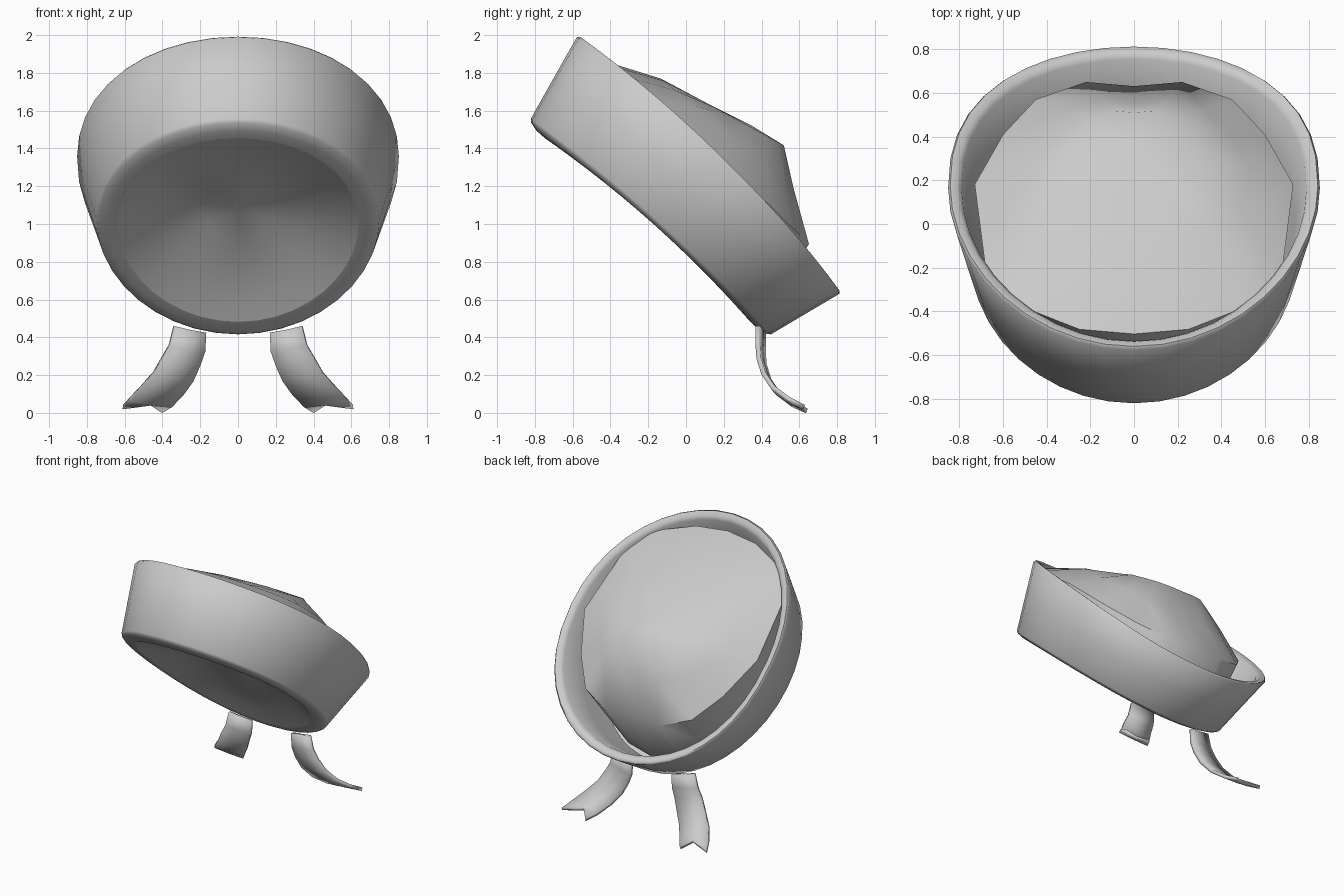
import bpy, bmesh, math
from mathutils import Vector

if "Cube" in bpy.data.objects:
    bpy.data.objects.remove(bpy.data.objects["Cube"], do_unlink=True)

cloth = bpy.data.materials.new("cloth_grey")
cloth.use_nodes = True
COLOUR = (0.6, 0.6, 0.6, 1)
cloth.diffuse_color = COLOUR
cloth.node_tree.nodes["Principled BSDF"].inputs["Base Color"].default_value = COLOUR

# Tilted hat frame: u runs front to back, h runs along the hat axis
ORIGIN = Vector((0, -0.19, 0.975))
U = Vector((0, 0.715, -0.70))
N = Vector((0, 0.70, 0.715))
SEG = 40
RING = [math.tau * i / SEG for i in range(SEG)]


def place(x, u, h):
    return ORIGIN + Vector((x, 0, 0)) + U * u + N * h


def band_point(t, s, a):
    """Point on the flared oval: t = height fraction, s = inset scale."""
    width, length = 0.745 + 0.11 * t, 0.85 + 0.125 * t
    c = math.cos(a)
    if c > 0:  # fuller curve at the back of the rim
        c **= 1 - 0.13 * t
    u = s * length * c - 0.005 - 0.01 * t
    h = 0.467 * t + (0.045 + 0.025 * t) * math.sin(a) ** 2 + 0.044 * u * (1 - t)
    return place(s * width * math.sin(a), u, h)


def finish(name, bm, angle=50):
    bmesh.ops.recalc_face_normals(bm, faces=bm.faces)
    mesh = bpy.data.meshes.new(name)
    bm.to_mesh(mesh)
    bm.free()
    mesh.materials.append(cloth)
    ob = bpy.data.objects.new(name, mesh)
    bpy.context.collection.objects.link(ob)
    bpy.ops.object.select_all(action="DESELECT")
    ob.select_set(True)
    bpy.context.view_layer.objects.active = ob
    bpy.ops.object.shade_smooth_by_angle(angle=math.radians(angle))
    return ob


def loft(bm, rings, closed=True):
    rows = [[bm.verts.new(p) for p in ring] for ring in rings]
    for lo, hi in zip(rows, rows[1:]):
        n = len(lo)
        for i in range(n if closed else n - 1):
            j = (i + 1) % n
            bm.faces.new((lo[i], lo[j], hi[j], hi[i]))
    return rows


def cap(bm, ring, point):
    tip = bm.verts.new(point)
    for i, v in enumerate(ring):
        bm.faces.new((v, ring[(i + 1) % len(ring)], tip))


# Turned-up band: lower lip, outer wall, rounded rim, inner wall
profile = [(-0.03, 0.86), (-0.03, 0.93), (-0.005, 0.985), (0.025, 1), (0.5, 1),
           (0.97, 1), (1, 0.985), (0.99, 0.95), (0.95, 0.93), (0.5, 0.92), (0.05, 0.9)]
bm = bmesh.new()
loft(bm, [[band_point(t, s, a) for a in RING] for t, s in profile])
finish("band", bm, 60)

# Shallow domed lining closing the underside
bm = bmesh.new()
rows = loft(bm, [[band_point(-0.03, s, a) + N * 0.14 * (1 - (s / 0.86) ** 2) for a in RING]
                 for s in (0.86, 0.7, 0.5, 0.25)])
cap(bm, rows[-1], place(0, -0.005, 0.13))
finish("lining", bm)

# Puffed crown: widest above the band, sinking at the front, low dome on top
half = [(0, 0.63, 0.53), (0.22, 0.657, 0.53), (0.45, 0.545, 0.53), (0.60, 0.32, 0.53),
        (0.73, 0, 0.53), (0.68, -0.48, 0.47), (0.54, -0.70, 0.46), (0.25, -0.83, 0.43),
        (0, -0.86, 0.43)]
outline = half + [(-x, u, h) for x, u, h in half[-2:0:-1]]
bm = bmesh.new()
rows = loft(bm, [
    [band_point(0.06, 0.88, math.atan2(x / 0.74, u / 0.846)) for x, u, h in outline],
    [place(*p) for p in outline],
    [place(0.72 * x, 0.6 * u, 0.65 + 0.05 * u) for x, u, h in outline],
    [place(0.42 * x, 0.3 * u, 0.755 + 0.084 * u) for x, u, h in outline],
])
cap(bm, rows[-1], place(0, 0, 0.765))
finish("crown", bm, 55)

# Curling ribbon tails with notched ends: inner x, outer x, y, z
stations = [(0.17, 0.34, 0.395, 0.44), (0.175, 0.365, 0.395, 0.34), (0.2, 0.405, 0.40, 0.27),
            (0.235, 0.45, 0.425, 0.19), (0.29, 0.515, 0.475, 0.115), (0.35, 0.57, 0.555, 0.055)]
for side, name in ((1, "left_ribbon"), (-1, "right_ribbon")):
    rings = [[(side * x0, y + 0.015, z - 0.015), (side * (x0 + x1) / 2, y, z),
              (side * x1, y - 0.015, z + 0.02)] for x0, x1, y, z in stations]
    rings.append([(side * 0.40, 0.64, 0.01), (side * 0.46, 0.575, 0.05), (side * 0.61, 0.625, 0.03)])
    bm = bmesh.new()
    loft(bm, rings, closed=False)
    ob = finish(name, bm)
    thick = ob.modifiers.new("thickness", "SOLIDIFY")
    thick.thickness = 0.025
    thick.offset = 0
